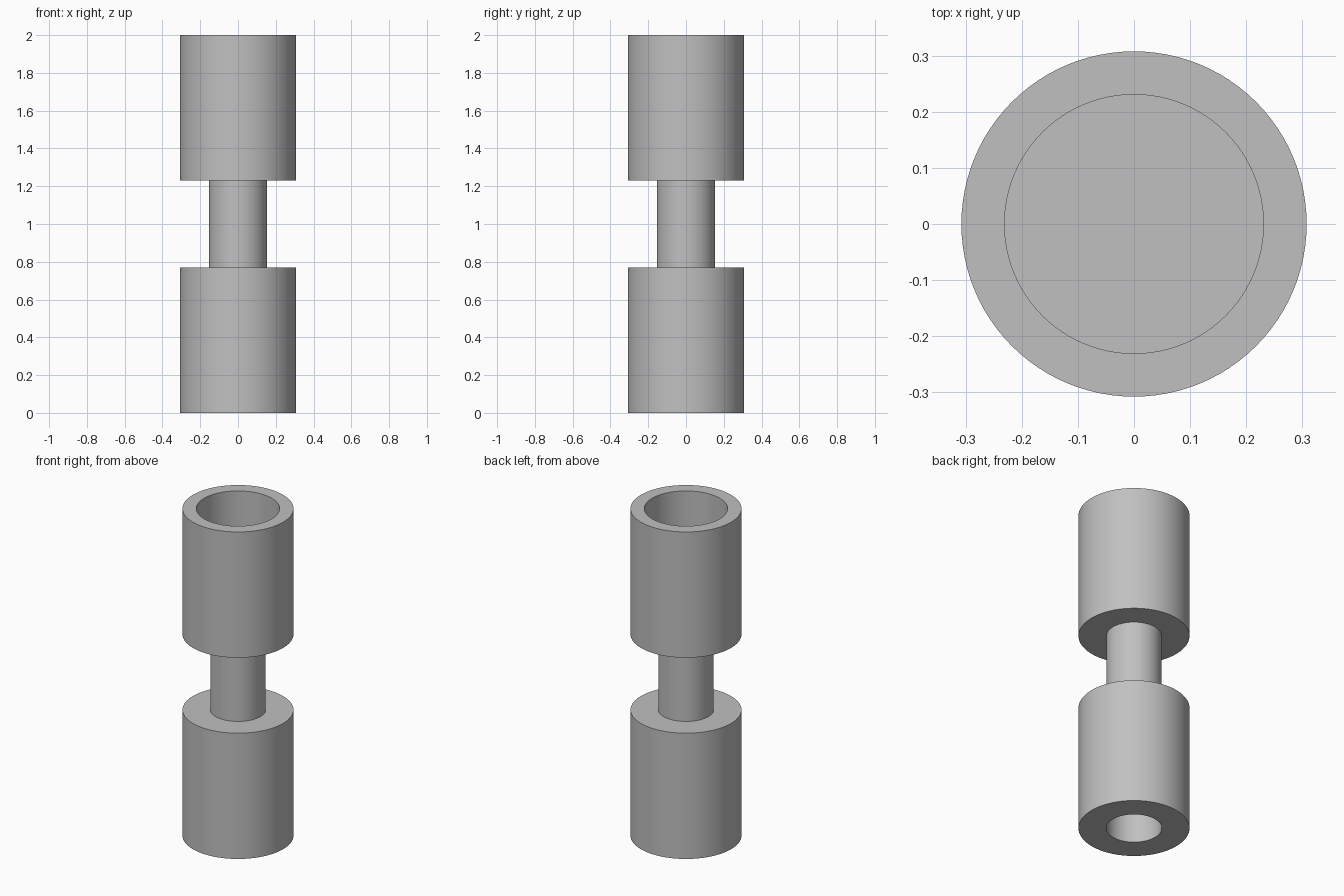
import bpy
import bmesh
import math

cube = bpy.data.objects.get("Cube")
if cube:
    bpy.data.objects.remove(cube, do_unlink=True)

UNIT = 1 / 13      # the part is 26 units tall
SIDES = 96

grey = bpy.data.materials.new("plain_grey")
grey.use_nodes = True
colour = (0.53, 0.53, 0.53, 1)
grey.diffuse_color = colour
grey.node_tree.nodes["Principled BSDF"].inputs["Base Color"].default_value = colour


def lathe(name, profile):
    """Revolve a (radius, height) profile about the z axis."""
    bm = bmesh.new()
    verts = [bm.verts.new((r * UNIT, 0, z * UNIT)) for r, z in profile]
    edges = [bm.edges.new(pair) for pair in zip(verts, verts[1:])]
    bmesh.ops.spin(bm, geom=verts + edges, cent=(0, 0, 0), axis=(0, 0, 1),
                   angle=math.tau, steps=SIDES, use_duplicate=False)
    bmesh.ops.remove_doubles(bm, verts=bm.verts, dist=1e-5)
    bmesh.ops.recalc_face_normals(bm, faces=bm.faces)
    mesh = bpy.data.meshes.new(name)
    bm.to_mesh(mesh)
    bm.free()
    mesh.materials.append(grey)
    obj = bpy.data.objects.new(name, mesh)
    bpy.context.collection.objects.link(obj)
    bpy.ops.object.select_all(action='DESELECT')
    obj.select_set(True)
    bpy.context.view_layer.objects.active = obj
    bpy.ops.object.shade_smooth_by_angle(angle=math.radians(30))
    return obj


# Spool: narrow bore below, slim neck, wide bore above
lathe("spool_body", [
    (0, 8), (2, 8), (2, 0),        # lower bore
    (4, 0), (4, 10),               # lower barrel
    (2, 10), (2, 16),              # neck
    (4, 16), (4, 26),              # upper barrel
    (3, 26), (3, 18), (0, 18),     # upper bore
])
